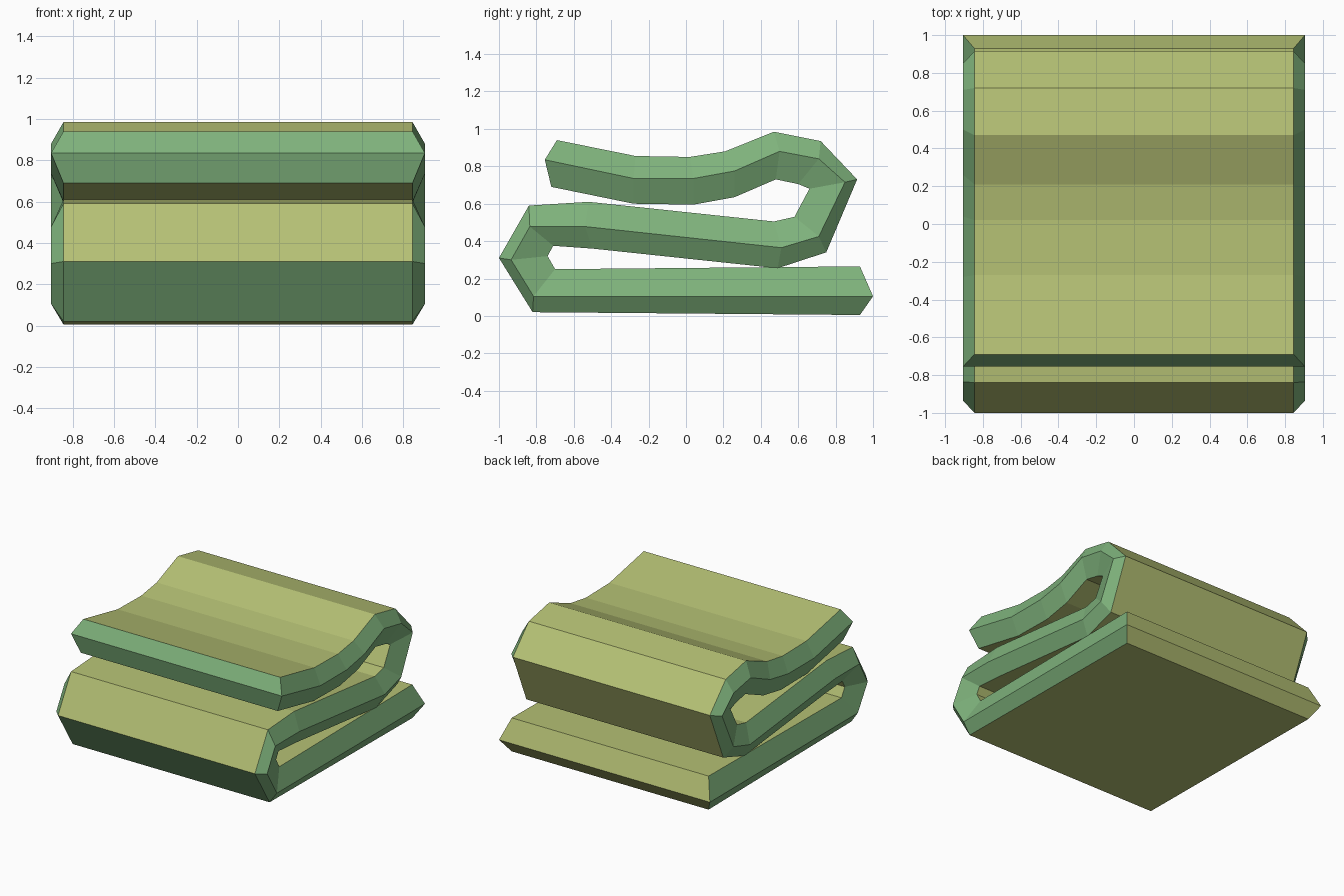
import bpy, bmesh

if "Cube" in bpy.data.objects:
    bpy.data.objects.remove(bpy.data.objects["Cube"])

def material(name, rgb):
    m = bpy.data.materials.new(name)
    m.diffuse_color = (*rgb, 1)
    m.use_nodes = True
    m.node_tree.nodes["Principled BSDF"].inputs["Base Color"].default_value = m.diffuse_color
    return m

# Folded strip seen from the side (y, z): one face, the edge ridge, the other face
lower = [(.93, .005), (-.82, .02), (-1, .31), (-.84, .59), (-.52, .61), (.47, .505), (.58, .53),
         (.66, .68), (.60, .705), (.48, .73), (.26, .635), (.04, .595), (-.28, .60), (-.72, .69)]
ridge = [(1, .105), (-.815, .105), (-.935, .30), (-.835, .478), (-.54, .478), (.51, .365), (.71, .425),
         (.85, .715), (.71, .84), (.50, .88), (.26, .775), (.04, .735), (-.28, .735), (-.755, .835)]
upper = [(.93, .265), (-.70, .25), (-.74, .32), (-.71, .375), (-.50, .36), (.49, .255), (.75, .34),
         (.915, .73), (.72, .935), (.47, .985), (.21, .88), (.02, .85), (-.27, .855), (-.69, .94)]
FACE_X, RIDGE_X = .845, .905
OLIVE, GREEN = 0, 1

bm = bmesh.new()
rings = []
for lo, mid, up in zip(lower, ridge, upper):
    # six-sided section: lower pair, right ridge, upper pair, left ridge
    section = [(-FACE_X, lo), (FACE_X, lo), (RIDGE_X, mid),
               (FACE_X, up), (-FACE_X, up), (-RIDGE_X, mid)]
    rings.append([bm.verts.new((x, y, z)) for x, (y, z) in section])

# Cloth faces are olive, bevelled borders green; the first front fold is green
for s, (a, b) in enumerate(zip(rings, rings[1:])):
    for i in range(6):
        j = (i + 1) % 6
        f = bm.faces.new((a[i], a[j], b[j], b[i]))
        cloth = i in (0, 3) and not (s == 1 and i == 0)
        f.material_index = OLIVE if cloth else GREEN

# Pointed ends: olive at the back, green at the front
for ring, colour in ((rings[0], OLIVE), (rings[-1], GREEN)):
    for k in ((0, 1, 2, 5), (2, 3, 4, 5)):
        bm.faces.new([ring[i] for i in k]).material_index = colour

bmesh.ops.recalc_face_normals(bm, faces=bm.faces)
mesh = bpy.data.meshes.new("folded_blanket")
bm.to_mesh(mesh)
bm.free()
mesh.materials.append(material("olive cloth", (.46, .53, .175)))
mesh.materials.append(material("green border", (.21, .445, .20)))
blanket = bpy.data.objects.new("folded_blanket", mesh)
bpy.context.collection.objects.link(blanket)
